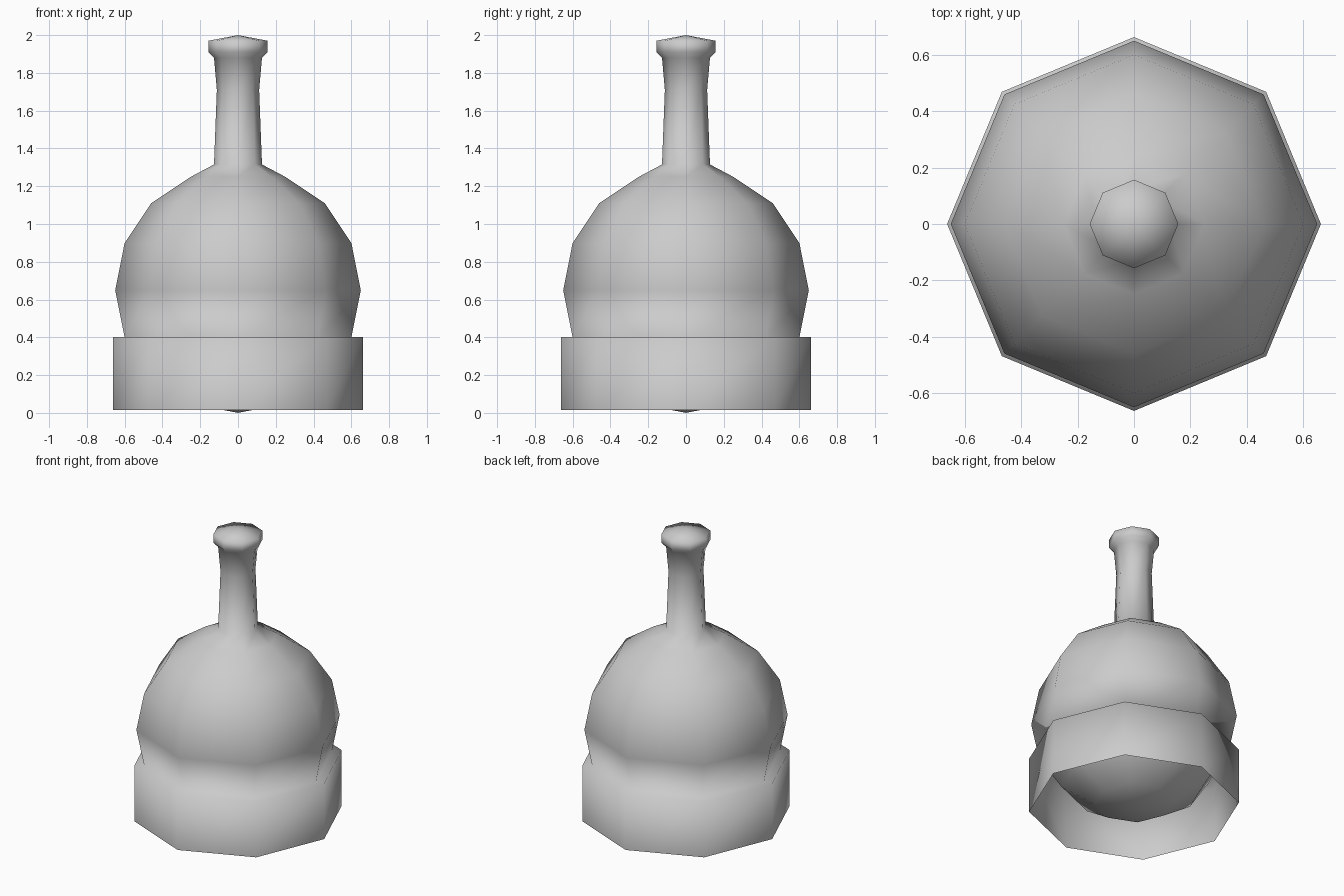
import bpy, bmesh
from math import cos, sin, pi, radians

if "Cube" in bpy.data.objects:
    bpy.data.objects.remove(bpy.data.objects["Cube"])

SIDES = 8
R = 0.65  # radius and centre height of the round body


def lathe(name, profile):
    """Revolve (radius, z) points, listed bottom to top, into an eight-sided smooth shell."""
    bm = bmesh.new()
    rings = []
    for r, z in profile:
        n = 1 if r == 0 else SIDES
        rings.append([bm.verts.new((r * cos(2 * pi * i / SIDES), r * sin(2 * pi * i / SIDES), z))
                      for i in range(n)])
    for a, b in zip(rings, rings[1:]):
        for i in range(SIDES):
            j = (i + 1) % SIDES
            if len(a) == 1:
                bm.faces.new((a[0], b[j], b[i]))
            elif len(b) == 1:
                bm.faces.new((a[i], a[j], b[0]))
            else:
                bm.faces.new((a[i], a[j], b[j], b[i]))
    for f in bm.faces:
        f.smooth = True
    mesh = bpy.data.meshes.new(name)
    bm.to_mesh(mesh)
    bm.free()
    ob = bpy.data.objects.new(name, mesh)
    bpy.context.collection.objects.link(ob)
    return ob


def ball(angle):
    a = radians(angle)
    return (R * cos(a), R + R * sin(a))


# open skirt, ledge, round body, neck and flared lip in one shell
skirt = [(0.663, 0.016), (0.663, 0.403)]
body = [ball(a) for a in (-22.5, 0, 22.5, 45, 67.5)]
neck = [(0.127, 1.315), (0.112, 1.71), (0.127, 1.88), (0.157, 1.91), (0.157, 1.97), (0, 2.0)]
lathe("bottle_body", skirt + body + neck)

# rounded underside of the body, visible inside the skirt
lathe("body_underside", [(0, 0)] + [ball(a) for a in (-67.5, -45, -22.5)])
